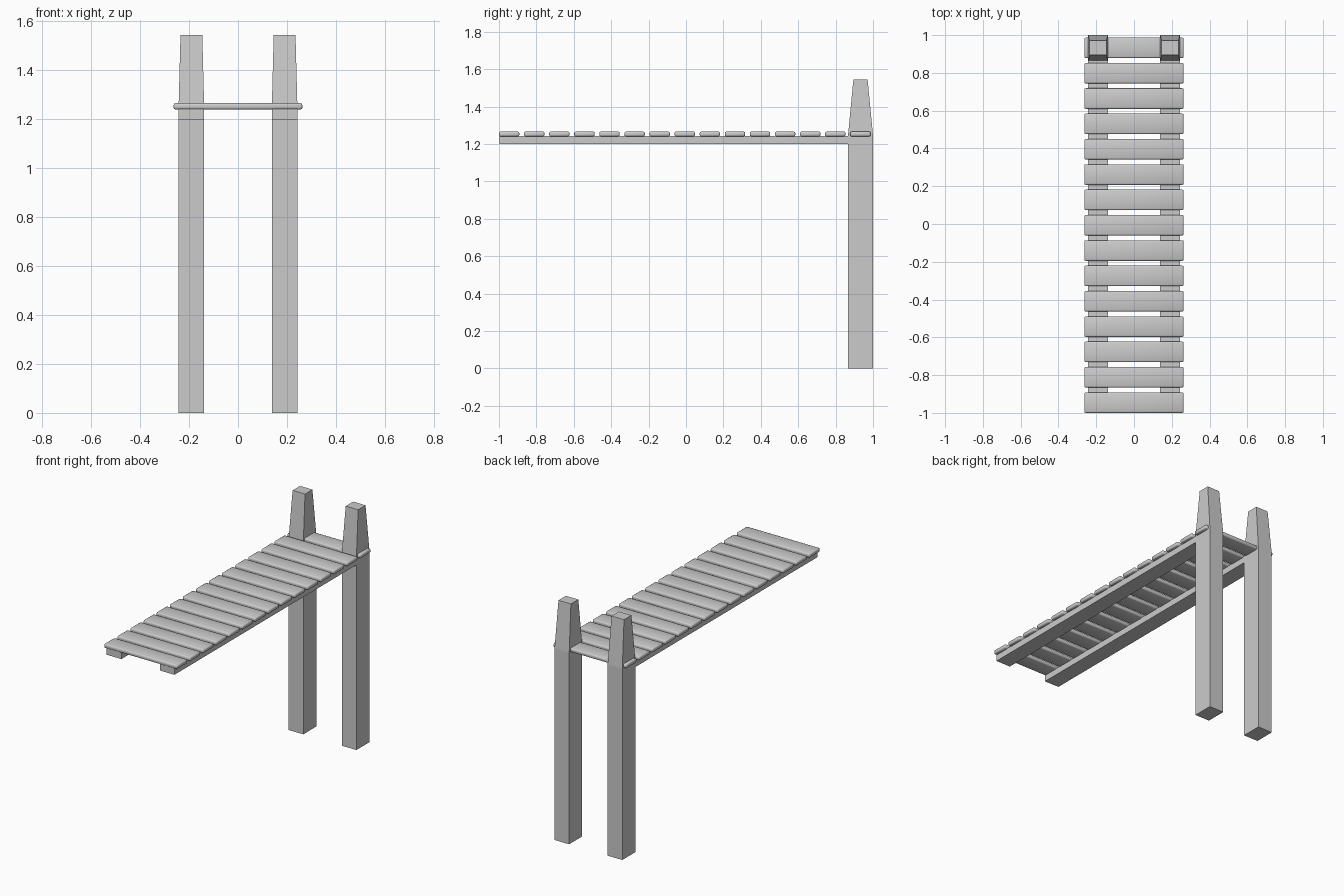
import bpy

cube = bpy.data.objects.get("Cube")
if cube:
    bpy.data.objects.remove(cube, do_unlink=True)

grey = bpy.data.materials.new("plain_grey")
grey.use_nodes = True
colour = (0.6, 0.6, 0.6, 1)
grey.diffuse_color = colour
grey.node_tree.nodes["Principled BSDF"].inputs["Base Color"].default_value = colour


def loft(name, sections):
    """Stack rectangles (x0, x1, y0, y1, z) into a closed solid."""
    verts, faces = [], []
    for x0, x1, y0, y1, z in sections:
        verts += [(x0, y0, z), (x1, y0, z), (x1, y1, z), (x0, y1, z)]
    top = len(verts) - 4
    for base in range(0, top, 4):
        for i in range(4):
            j = (i + 1) % 4
            faces.append((base + i, base + j, base + j + 4, base + i + 4))
    faces += [(3, 2, 1, 0), (top, top + 1, top + 2, top + 3)]
    mesh = bpy.data.meshes.new(name)
    mesh.from_pydata(verts, [], faces)
    mesh.materials.append(grey)
    obj = bpy.data.objects.new(name, mesh)
    bpy.context.collection.objects.link(obj)
    return obj


def box(name, x0, x1, y0, y1, z0, z1):
    return loft(name, [(x0, x1, y0, y1, z0), (x0, x1, y0, y1, z1)])


INNER, OUTER = 0.138, 0.243
DECK = 1.243

for side, s in (("left", 1), ("right", -1)):
    x0, x1 = sorted((s * INNER, s * OUTER))
    t0, t1 = sorted((s * (INNER + 0.008), s * (OUTER - 0.008)))
    # Square post with a tapered head
    loft(side + "_post", [(x0, x1, 0.866, 1, 0),
                          (x0, x1, 0.866, 1, DECK),
                          (t0, t1, 0.895, 0.971, 1.545)])
    # Beam under the planks
    box(side + "_beam", x0, x1, -0.998, 0.868, 1.2, DECK)

# Rounded deck planks
COUNT, DEPTH = 15, 0.109
pitch = (1.987 - DEPTH) / (COUNT - 1)
for i in range(COUNT):
    y = -1 + i * pitch
    plank = box(f"plank_{i + 1}", -0.263, 0.263, y, y + DEPTH, 1.24, 1.266)
    bevel = plank.modifiers.new("rounded_edges", "BEVEL")
    bevel.width = 0.008
    bevel.segments = 2
    plank.data.shade_smooth()
